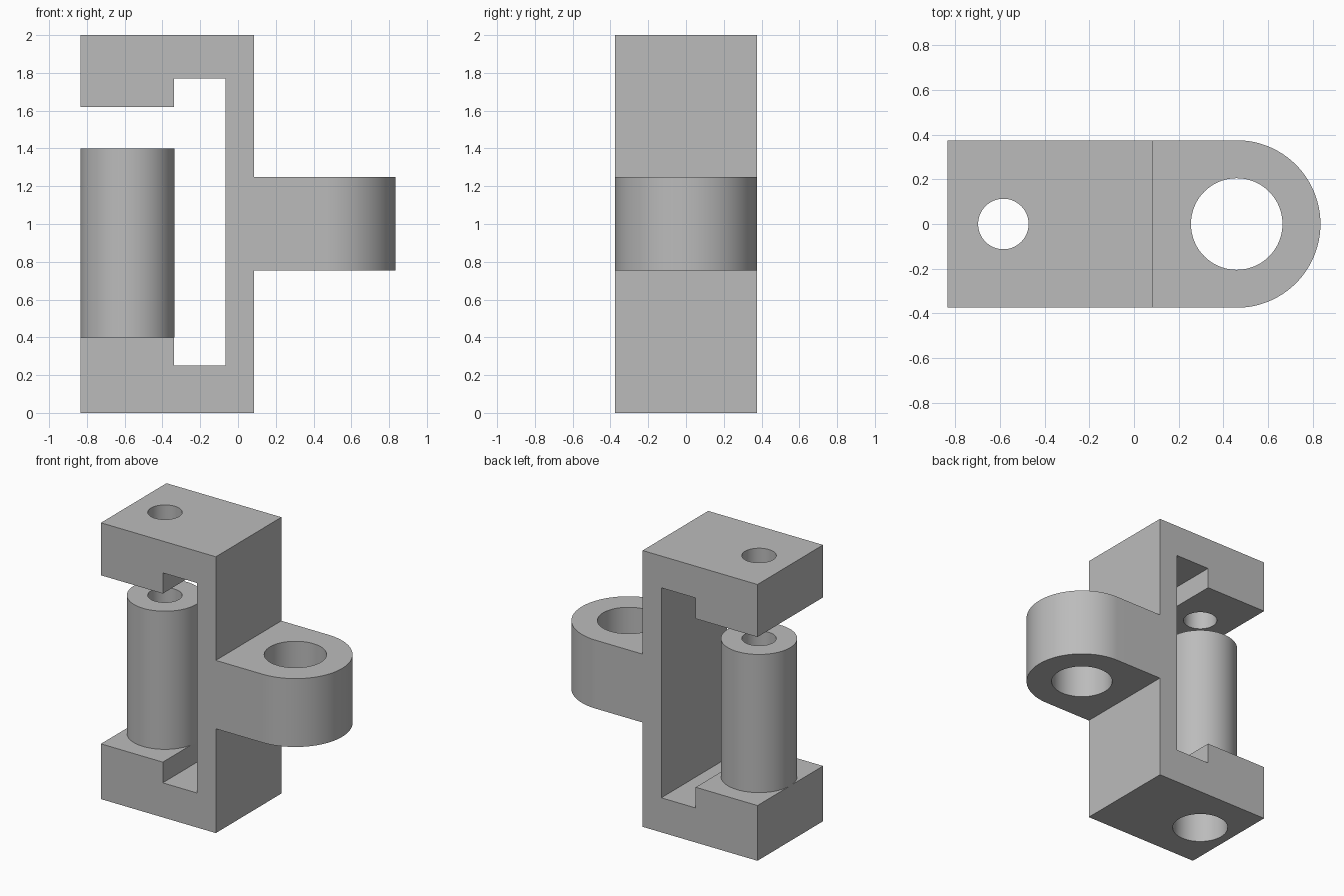
import bpy, bmesh
from math import pi, sin, cos, radians
from mathutils import Vector

if "Cube" in bpy.data.objects:
    bpy.data.objects.remove(bpy.data.objects["Cube"])

grey = bpy.data.materials.new("plain grey")
grey.use_nodes = True
colour = (0.5, 0.5, 0.5, 1)
grey.diffuse_color = colour
grey.node_tree.nodes["Principled BSDF"].inputs["Base Color"].default_value = colour

HALF = 0.375          # half depth of the bracket
LEFT, RIGHT = -0.835, 0.835
POST_X, POST_R = -0.585, 0.25
LUG_X = RIGHT - HALF


def prism(name, points, direction):
    """Extrude a closed outline along a direction."""
    bm = bmesh.new()
    face = bm.faces.new([bm.verts.new(p) for p in points])
    new = bmesh.ops.extrude_face_region(bm, geom=[face])["geom"]
    verts = [v for v in new if isinstance(v, bmesh.types.BMVert)]
    bmesh.ops.translate(bm, verts=verts, vec=Vector(direction))
    bmesh.ops.recalc_face_normals(bm, faces=bm.faces)
    mesh = bpy.data.meshes.new(name)
    bm.to_mesh(mesh)
    bm.free()
    mesh.materials.append(grey)
    obj = bpy.data.objects.new(name, mesh)
    bpy.context.collection.objects.link(obj)
    return obj


def arc(x, r, z, start, end, steps):
    angles = [start + (end - start) * i / steps for i in range(steps + 1)]
    return [(x + r * cos(a), r * sin(a), z) for a in angles]


def cylinder(name, x, r, z0, z1):
    return prism(name, arc(x, r, z0, 0, 2 * pi, 96)[:-1], (0, 0, z1 - z0))


def combine(obj, tool, operation):
    """Apply a boolean with a tool object."""
    mod = obj.modifiers.new(operation, "BOOLEAN")
    mod.object, mod.operation, mod.solver = tool, operation, "EXACT"
    bpy.context.view_layer.objects.active = obj
    bpy.ops.object.modifier_apply(modifier=mod.name)


# Bracket: C-shaped side outline with a lug, trimmed to a round-ended plan
outline = [
    (LEFT, 0), (0.085, 0), (0.085, 0.755), (0.9, 0.755), (0.9, 1.25),
    (0.085, 1.25), (0.085, 2), (LEFT, 2), (LEFT, 1.62), (-0.34, 1.62),
    (-0.34, 1.77), (-0.065, 1.77), (-0.065, 0.25), (-0.34, 0.25),
    (-0.34, 0.4), (LEFT, 0.4)]
bracket = prism("bracket", [(x, -0.6, z) for x, z in outline], (0, 1.2, 0))
plan = [(-1, HALF, -0.1), (-1, -HALF, -0.1)] + arc(LUG_X, HALF, -0.1, -pi / 2, pi / 2, 64)
plan_trim = prism("plan_trim", plan, (0, 0, 2.2))
combine(bracket, plan_trim, "INTERSECT")

# Hollow post standing on the lower arm
post = cylinder("post", POST_X, POST_R, 0.4, 1.4)

# Bores: narrow one through everything, wide one from below, one in the lug
narrow_bore = cylinder("narrow_bore", POST_X, 0.113, 1.0, 2.1)
wide_bore = cylinder("wide_bore", POST_X, 0.186, -0.1, 1.2)
lug_bore = cylinder("lug_bore", LUG_X, 0.205, 0.6, 1.4)
for part, tools in ((bracket, (narrow_bore, wide_bore, lug_bore)),
                    (post, (narrow_bore, wide_bore))):
    for tool in tools:
        combine(part, tool, "DIFFERENCE")

for tool in (plan_trim, narrow_bore, wide_bore, lug_bore):
    bpy.data.objects.remove(tool)

# Smooth the round walls, keep the edges crisp
bpy.ops.object.select_all(action="DESELECT")
for part in (bracket, post):
    part.select_set(True)
bpy.context.view_layer.objects.active = bracket
bpy.ops.object.shade_smooth_by_angle(angle=radians(30))
